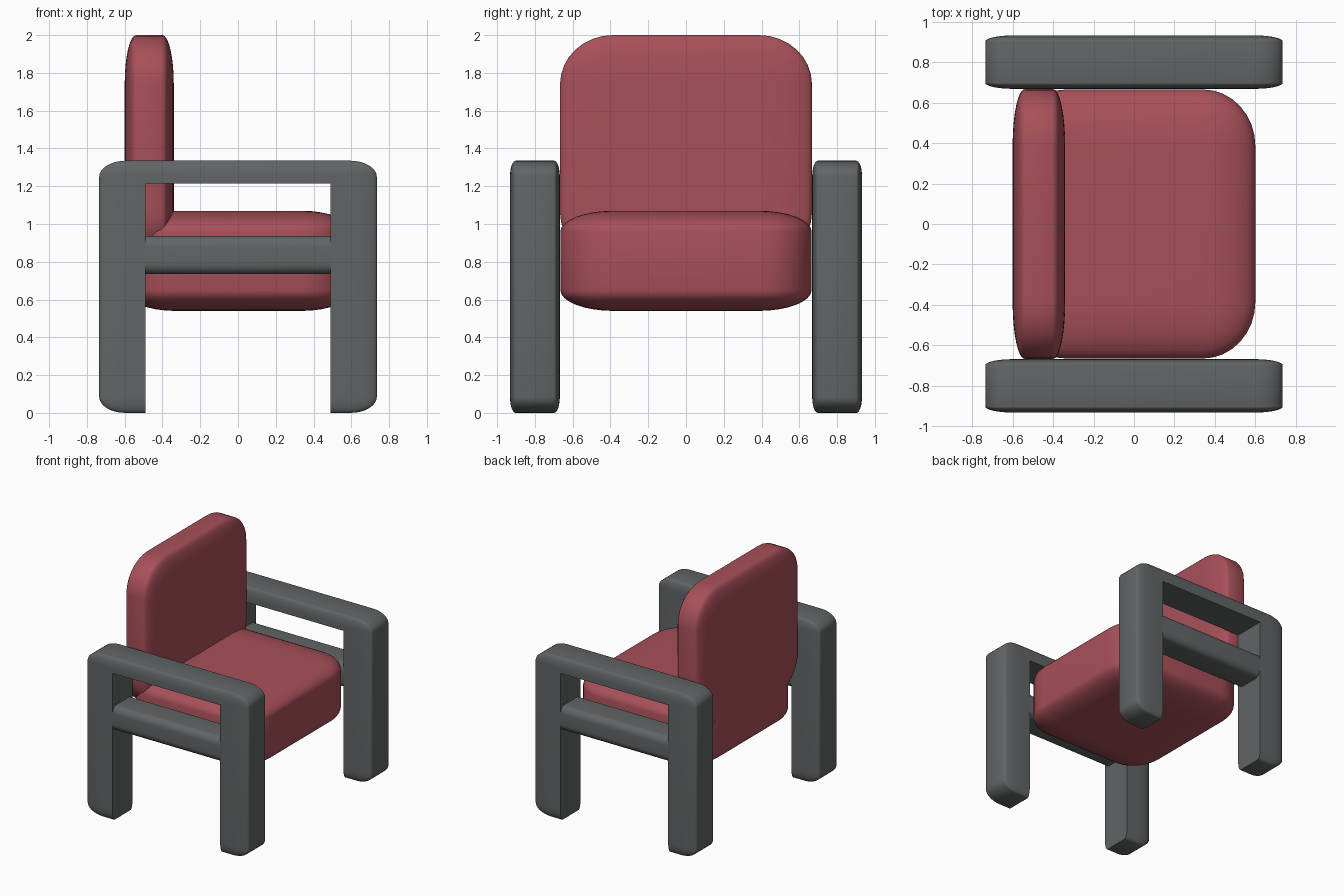
import bpy
import bmesh
from mathutils import Vector

if "Cube" in bpy.data.objects:
    bpy.data.objects.remove(bpy.data.objects["Cube"], do_unlink=True)


def make_material(name, rgb):
    mat = bpy.data.materials.new(name)
    mat.use_nodes = True
    mat.diffuse_color = (*rgb, 1)
    mat.node_tree.nodes["Principled BSDF"].inputs["Base Color"].default_value = (*rgb, 1)
    return mat


red = make_material("muted red", (0.39, 0.08, 0.10))
grey = make_material("slate grey", (0.12, 0.13, 0.132))


def rounded_box(name, low, high, radii, mat, segments=8):
    """Box between two corners whose rounding has its own radius on each axis."""
    low, high, radii = Vector(low), Vector(high), Vector(radii)
    size = high - low
    bm = bmesh.new()
    bmesh.ops.create_cube(bm, size=1)
    # Bevel evenly in a stretched space, then scale back
    bmesh.ops.scale(bm, vec=[s / r for s, r in zip(size, radii)], verts=bm.verts)
    if segments:
        bmesh.ops.bevel(bm, geom=bm.edges[:], offset=1, offset_type='OFFSET',
                        segments=segments, profile=0.5, affect='EDGES')
    bmesh.ops.scale(bm, vec=radii, verts=bm.verts)
    bmesh.ops.translate(bm, vec=(low + high) / 2, verts=bm.verts)
    mesh = bpy.data.meshes.new(name)
    bm.to_mesh(mesh)
    bm.free()
    mesh.materials.append(mat)
    obj = bpy.data.objects.new(name, mesh)
    bpy.context.collection.objects.link(obj)
    return obj


def activate(obj):
    bpy.ops.object.select_all(action='DESELECT')
    obj.select_set(True)
    bpy.context.view_layer.objects.active = obj


def smooth(obj):
    activate(obj)
    bpy.ops.object.shade_smooth_by_angle(angle=0.6)


# Cushions
smooth(rounded_box("seat_cushion", (-0.595, -0.665, 0.54), (0.6, 0.665, 1.07),
                   (0.26, 0.28, 0.11), red))
smooth(rounded_box("back_cushion", (-0.6, -0.667, 0.8), (-0.34, 0.667, 2.0),
                   (0.06, 0.28, 0.26), red))

# Side frames: rounded slab opened up between the legs, plus a cross rail
for side, label in ((1, "back"), (-1, "front")):
    y = 0.8 * side
    frame = rounded_box(f"side_frame_{label}", (-0.735, y - 0.132, 0),
                        (0.735, y + 0.132, 1.335), (0.14, 0.03, 0.085), grey)
    cutter = rounded_box("opening_cutter", (-0.49, y - 0.3, -0.2),
                         (0.49, y + 0.3, 1.215), (1, 1, 1), grey, segments=0)
    cutter.hide_render = True
    activate(frame)
    cut = frame.modifiers.new("opening", 'BOOLEAN')
    cut.operation = 'DIFFERENCE'
    cut.solver = 'EXACT'
    cut.object = cutter
    bpy.ops.object.modifier_apply(modifier=cut.name)
    bpy.data.objects.remove(cutter, do_unlink=True)
    smooth(frame)

    smooth(rounded_box(f"side_rail_{label}", (-0.56, y - 0.129, 0.735),
                       (0.56, y + 0.129, 0.937), (0.05, 0.05, 0.06), grey))
